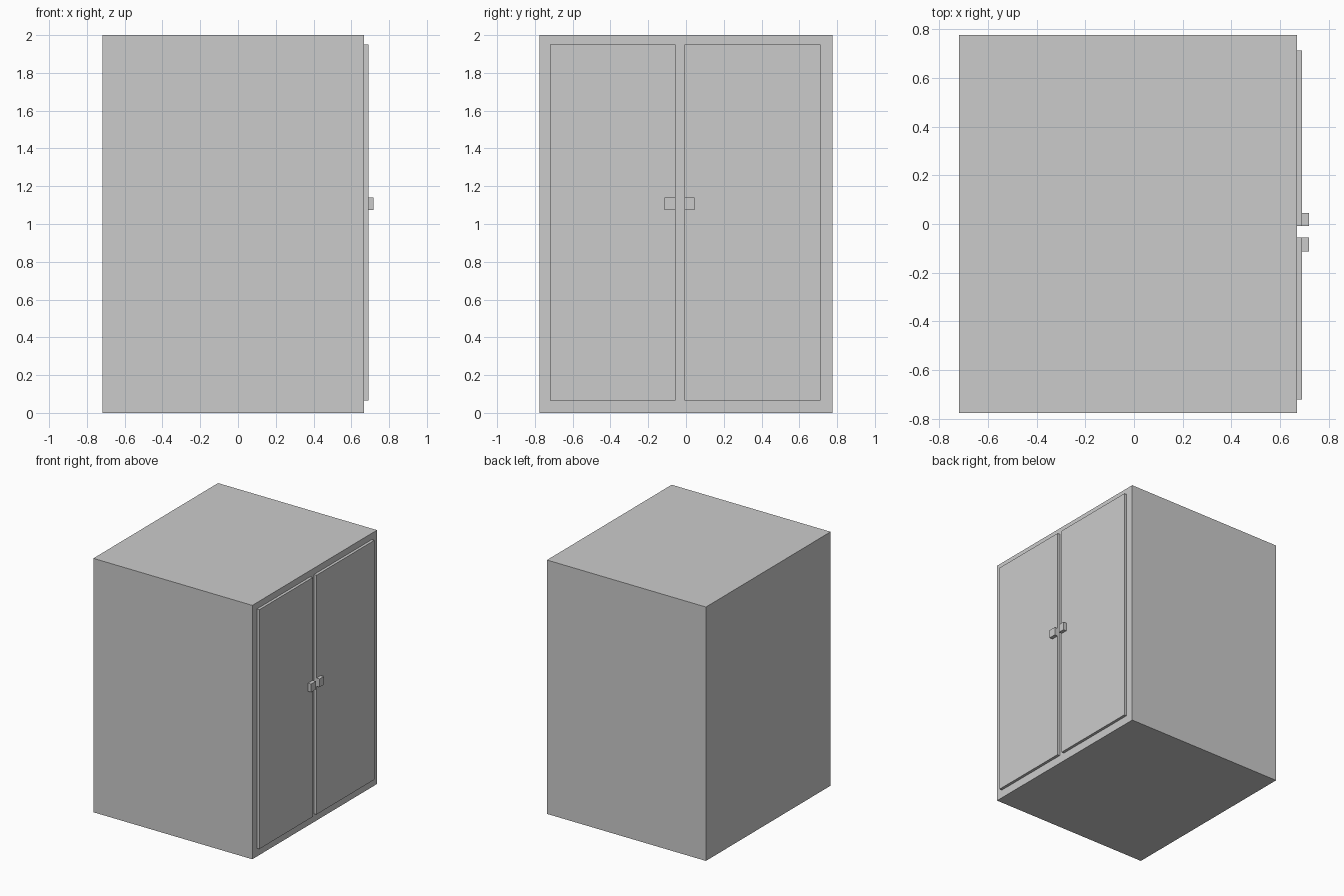
import bpy

if "Cube" in bpy.data.objects:
    bpy.data.objects.remove(bpy.data.objects["Cube"])


def box(name, x, y, z):
    """Axis-aligned box from (min, max) ranges."""
    lo, hi = zip(x, y, z)
    bpy.ops.mesh.primitive_cube_add(size=1, location=[(a + b) / 2 for a, b in zip(lo, hi)])
    ob = bpy.context.object
    ob.name = name
    ob.scale = [b - a for a, b in zip(lo, hi)]
    bpy.ops.object.transform_apply(location=False, rotation=False, scale=True)
    return ob


BACK, FACE, DOOR, KNOB = -0.717, 0.668, 0.69, 0.717

# Cabinet carcass
box("cabinet_body", (BACK, FACE), (-0.776, 0.776), (0, 2))

# Two door panels on the +x face, each with a block handle at the centre gap
doors = {
    "left": ((-0.72, -0.055), (-0.113, -0.055)),
    "right": ((-0.008, 0.712), (-0.008, 0.045)),
}
for side, (door_y, handle_y) in doors.items():
    box(f"{side}_door", (FACE, DOOR), door_y, (0.065, 1.95))
    box(f"{side}_handle", (DOOR, KNOB), handle_y, (1.075, 1.14))
